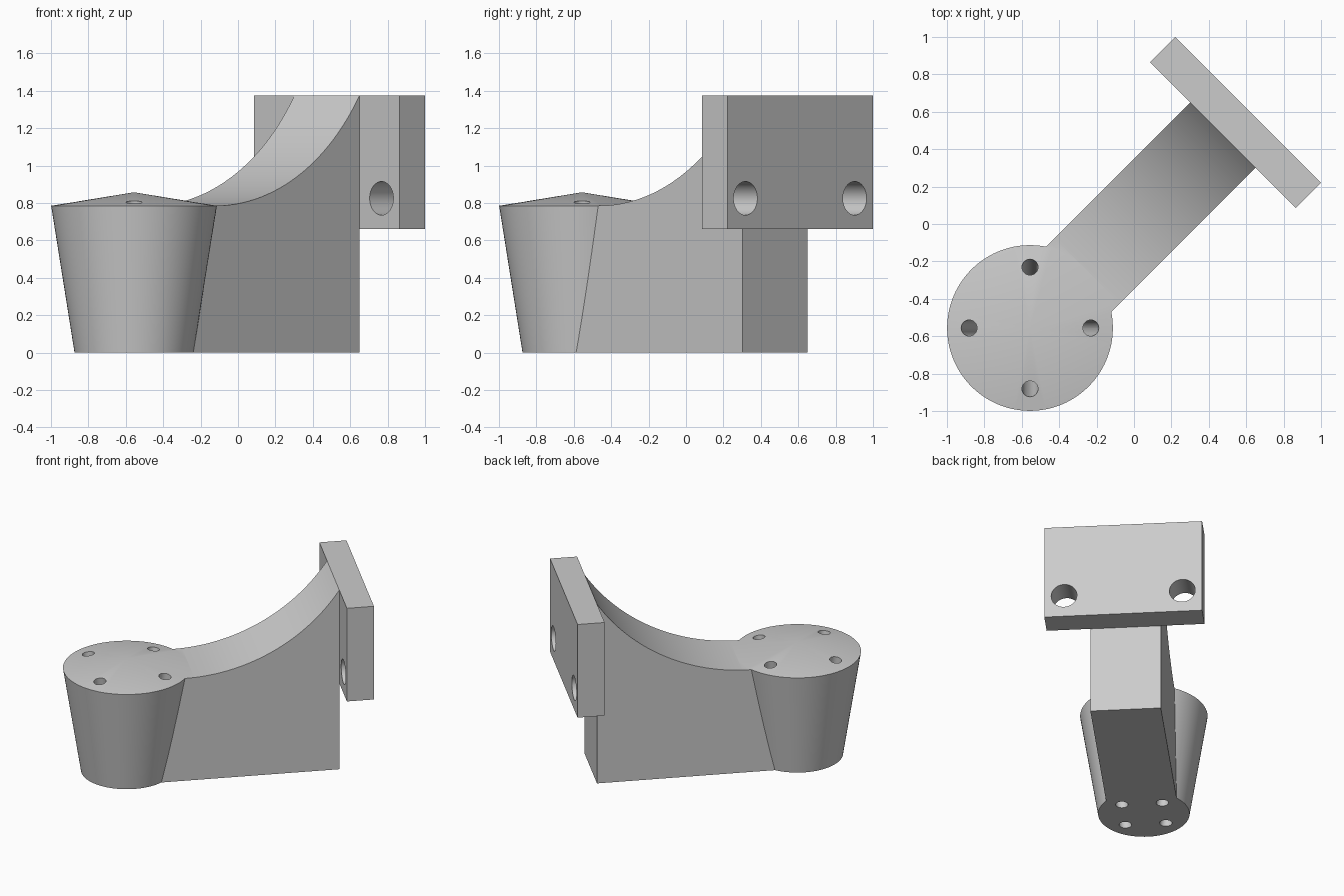
import bpy, bmesh
from math import pi, sqrt, sin, cos, asin
from mathutils import Matrix, Vector

if "Cube" in bpy.data.objects:
    bpy.data.objects.remove(bpy.data.objects["Cube"], do_unlink=True)

grey = bpy.data.materials.new("plain_grey")
grey.use_nodes = True
grey.diffuse_color = (0.6, 0.6, 0.6, 1)
grey.node_tree.nodes["Principled BSDF"].inputs["Base Color"].default_value = (0.6, 0.6, 0.6, 1)

# The arm runs diagonally: build along local x, then turn by 45 degrees
DIAGONAL = Matrix.Rotation(pi / 4, 4, "Z")
POST = Vector((-0.556, -0.556, 0))
POST_U = POST.x * sqrt(2)


def finish(name, bm, matrix=Matrix()):
    bmesh.ops.recalc_face_normals(bm, faces=bm.faces)
    mesh = bpy.data.meshes.new(name)
    bm.to_mesh(mesh)
    bm.free()
    mesh.transform(matrix)
    mesh.materials.append(grey)
    obj = bpy.data.objects.new(name, mesh)
    bpy.context.collection.objects.link(obj)
    return obj


def prism(name, profile, half_width):
    """Extrude an (along, height) profile across the diagonal."""
    bm = bmesh.new()
    face = bm.faces.new([bm.verts.new((u, -half_width, z)) for u, z in profile])
    new = bmesh.ops.extrude_face_region(bm, geom=[face])["geom"]
    verts = [v for v in new if isinstance(v, bmesh.types.BMVert)]
    bmesh.ops.translate(bm, verts=verts, vec=(0, 2 * half_width, 0))
    return finish(name, bm, DIAGONAL)


def rod(name, start, end, radius):
    axis = end - start
    bm = bmesh.new()
    bmesh.ops.create_cone(bm, cap_ends=True, segments=32, radius1=radius,
                          radius2=radius, depth=axis.length)
    turn = axis.to_track_quat("Z", "Y").to_matrix().to_4x4()
    return finish(name, bm, Matrix.Translation((start + end) / 2) @ turn)


def boolean(target, tool, operation):
    tool.hide_render = True
    mod = target.modifiers.new("cut", "BOOLEAN")
    mod.operation, mod.solver, mod.object = operation, "EXACT", tool
    bpy.context.view_layer.objects.active = target
    bpy.ops.object.modifier_apply(modifier=mod.name)
    bpy.data.objects.remove(tool, do_unlink=True)


# Tapered post with a shallow conical top
bm = bmesh.new()
SEGMENTS = 96
rings = []
for radius, z in ((0.318, 0), (0.443, 0.785)):
    rings.append([bm.verts.new((radius * cos(2 * pi * i / SEGMENTS),
                                radius * sin(2 * pi * i / SEGMENTS), z))
                  for i in range(SEGMENTS)])
apex = bm.verts.new((0, 0, 0.857))
bm.faces.new(rings[0])
for i in range(SEGMENTS):
    j = (i + 1) % SEGMENTS
    bm.faces.new((rings[0][i], rings[0][j], rings[1][j], rings[1][i]))
    bm.faces.new((rings[1][i], rings[1][j], apex))
body = finish("post_and_arm", bm, Matrix.Translation(POST))

# Arm with a concave arc sweeping up to the plate
START, END, LOW, HIGH = -0.417, 0.672, 0.785, 1.375
run, rise = END - START, HIGH - LOW
R = (run ** 2 + rise ** 2) / (2 * rise)
sweep = asin(run / R)
arc = [(START + R * sin(sweep * i / 40), LOW + R * (1 - cos(sweep * i / 40)))
       for i in range(41)]
arm = prism("arm", [(POST_U, 0), (POST_U, LOW)] + arc + [(END, 0)], 0.246)
boolean(body, arm, "UNION")

# Four slanted holes following the taper of the post
for k in range(4):
    out = Vector((cos(k * pi / 2), sin(k * pi / 2), 0))
    low = POST + out * 0.184 + Vector((0, 0, -0.1))
    high = POST + out * 0.356 + Vector((0, 0, 1.0))
    boolean(body, rod("post_hole", low, high, 0.043), "DIFFERENCE")

# End plate with two through holes
plate = prism("mounting_plate", [(END, 0.66), (END, HIGH), (0.863, HIGH), (0.863, 0.66)], 0.551)
for side in (-1, 1):
    ends = [DIAGONAL @ Vector((u, side * 0.413, 0.825)) for u in (0.6, 0.95)]
    boolean(plate, rod("plate_hole", *ends, 0.09), "DIFFERENCE")

for obj in (body, plate):
    bpy.ops.object.select_all(action="DESELECT")
    obj.select_set(True)
    bpy.context.view_layer.objects.active = obj
    bpy.ops.object.shade_smooth_by_angle(angle=pi / 9)
